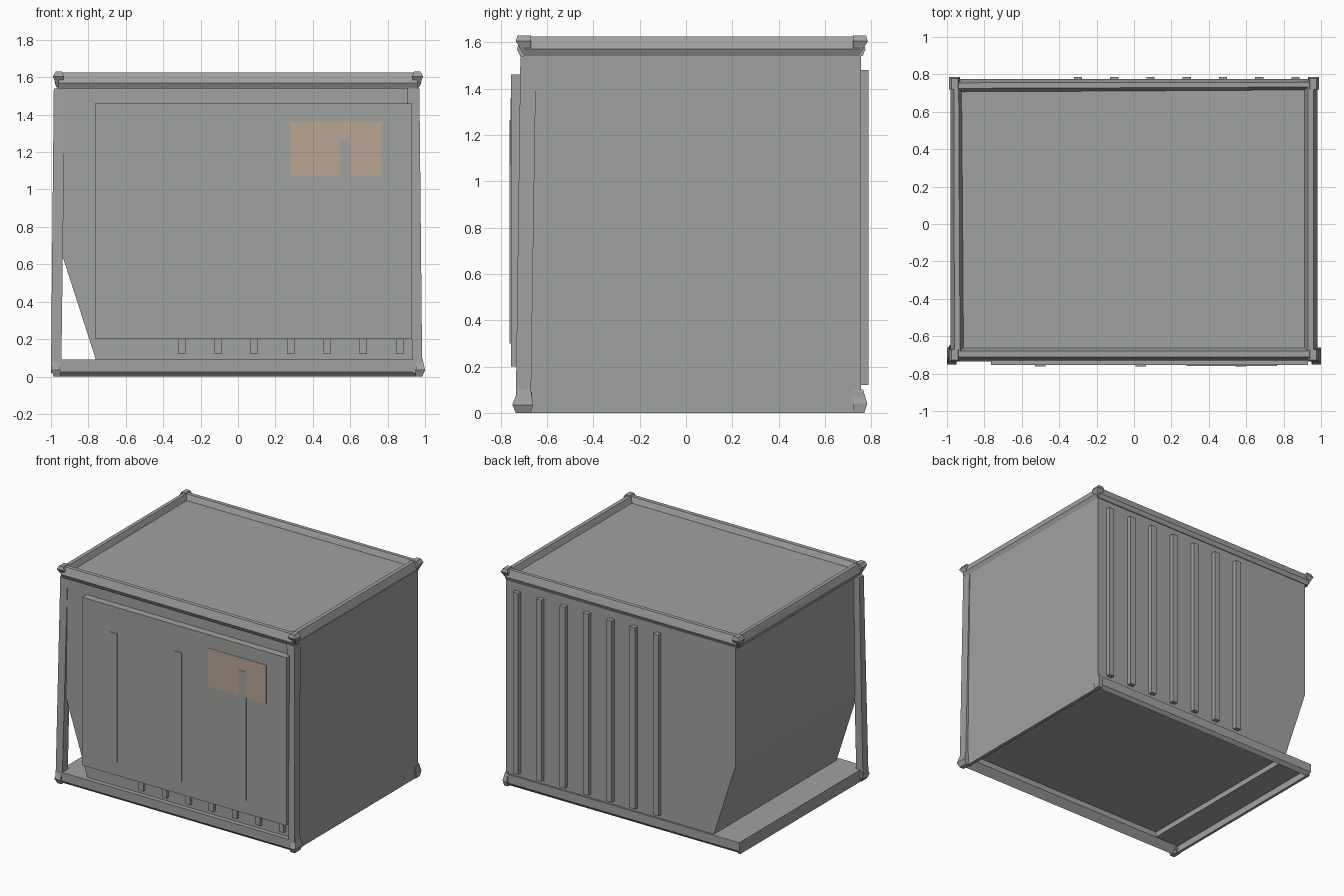
import bpy, bmesh

cube = bpy.data.objects.get("Cube")
if cube:
    bpy.data.objects.remove(cube, do_unlink=True)


def material(name, rgb):
    m = bpy.data.materials.new(name)
    m.use_nodes = True
    m.diffuse_color = (*rgb, 1)
    m.node_tree.nodes["Principled BSDF"].inputs["Base Color"].default_value = (*rgb, 1)
    return m


grey = material("container_grey", (0.35, 0.36, 0.35))
tan = material("label_tan", (0.49, 0.38, 0.30))


def solid(name, points, mat=grey):
    """Flat-faced convex solid around a few points."""
    bm = bmesh.new()
    for p in points:
        bm.verts.new(p)
    bmesh.ops.convex_hull(bm, input=bm.verts[:])
    bmesh.ops.dissolve_limit(bm, angle_limit=0.01, verts=bm.verts[:], edges=bm.edges[:])
    bmesh.ops.recalc_face_normals(bm, faces=bm.faces[:])
    mesh = bpy.data.meshes.new(name)
    bm.to_mesh(mesh)
    bm.free()
    mesh.materials.append(mat)
    obj = bpy.data.objects.new(name, mesh)
    bpy.context.collection.objects.link(obj)
    return obj


def rect(x, y, z):
    return [(a, b, z) for a in x for b in y]


def box(name, x, y, z, mat=grey):
    return solid(name, rect(x, y, z[0]) + rect(x, y, z[1]), mat)


def rail(name, start, end, inward, z, section, taper=1.0):
    """Rail between two outer-edge points; section is (depth inward, height)."""
    pts = []
    for (x, y), s in ((start, 1.0), (end, taper)):
        pts += [(x + inward[0] * u * s, y + inward[1] * u * s, z + v) for u, v in section]
    return solid(name, pts)


# Main body: cargo box with one lower side cut away at a slant
profile = [(-0.94, 1.585), (0.965, 1.585), (0.965, 0.09), (-0.76, 0.09), (-0.94, 0.65)]
solid("body", [(x, y, z) for x, z in profile for y in (-0.70, 0.755)])
box("side_skirt", (0.94, 0.965), (-0.68, 0.755), (0, 0.12))

# Base ledge under the slanted side, with a thin outer lip
box("base_ledge", (-0.98, -0.76), (-0.70, 0.755), (0.05, 0.09))
box("base_lip", (-0.98, -0.96), (-0.70, 0.755), (0, 0.09))

# Roof rails
top = [(0.015, 0), (0, 0.03), (0.02, 0.085), (0.05, 0.085), (0.075, 0.03), (0.06, 0)]
rail("top_front_rail", (-0.96, -0.73), (0.96, -0.73), (0, 1), 1.54, top)
rail("top_back_rail", (-0.96, 0.775), (0.96, 0.775), (0, -1), 1.54, top, 0.85)
rail("top_left_rail", (0.98, -0.70), (0.98, 0.75), (-1, 0), 1.54, top)
rail("top_right_rail", (-0.98, -0.70), (-0.98, 0.75), (1, 0), 1.54, top, 0.85)

# Base rails
base = [(0, 0.025), (0, 0.09), (0.07, 0.09), (0.07, 0.05), (0.025, 0)]
rail("base_front_rail", (-0.98, -0.735), (0.98, -0.735), (0, 1), 0, base)
rail("base_back_rail", (-0.98, 0.768), (0.97, 0.768), (0, -1), 0, base, 0.8)

# Front posts, leaning a little
solid("right_post", rect((-1.0, -0.945), (-0.735, -0.67), 0.02)
      + rect((-0.985, -0.925), (-0.70, -0.647), 1.54))
solid("left_post", rect((0.935, 0.985), (-0.735, -0.67), 0.02)
      + rect((0.905, 0.97), (-0.715, -0.647), 1.54))

# Corner blocks: flared upward at the roof, pinched at the base
for side, sx in (("right", -1), ("left", 1)):
    for end, y0, y1 in (("front", -0.735, -0.67), ("back", 0.785, 0.72)):
        mid = y0 * 0.4 + y1 * 0.6
        solid(f"top_{end}_{side}_corner",
              rect((sx * 0.945, sx * 0.965), (mid, y1), 1.54)
              + rect((sx * 0.93, sx * 0.99), (y0, y1), 1.605)
              + rect((sx * 0.94, sx * 0.975), (y0 * 0.99, y1), 1.63))
    solid(f"base_front_{side}_corner",
          rect((sx * 0.95, sx * 0.985), (-0.735, -0.67), 0)
          + rect((sx * 0.95, sx * 1.0), (-0.75, -0.66), 0.035)
          + rect((sx * 0.955, sx * 0.985), (-0.725, -0.67), 0.10))
solid("base_back_left_corner", rect((0.94, 0.97), (0.72, 0.77), 0)
      + rect((0.94, 0.975), (0.72, 0.783), 0.04) + rect((0.945, 0.965), (0.72, 0.765), 0.10))

# Vertical ribs: full height on the back, short ends below the front panel
for i in range(7):
    x = -0.30 + i * 0.194
    box(f"back_rib_{i + 1}", (x - 0.022, x + 0.022), (0.75, 0.787), (0.12, 1.48))
    box(f"front_rib_{i + 1}", (x - 0.02, x + 0.02), (-0.722, -0.69), (0.12, 0.21))

# Front panel with a label plate and three upright strips
box("front_panel", (-0.765, 0.93), (-0.755, -0.69), (0.20, 1.46))
box("front_label", (0.28, 0.765), (-0.758, -0.75), (1.07, 1.36), tan)
for i in range(3):
    x = -0.50 + i * 0.535
    box(f"front_strip_{i + 1}", (x - 0.028, x + 0.028), (-0.761, -0.753), (0.30, 1.265))
